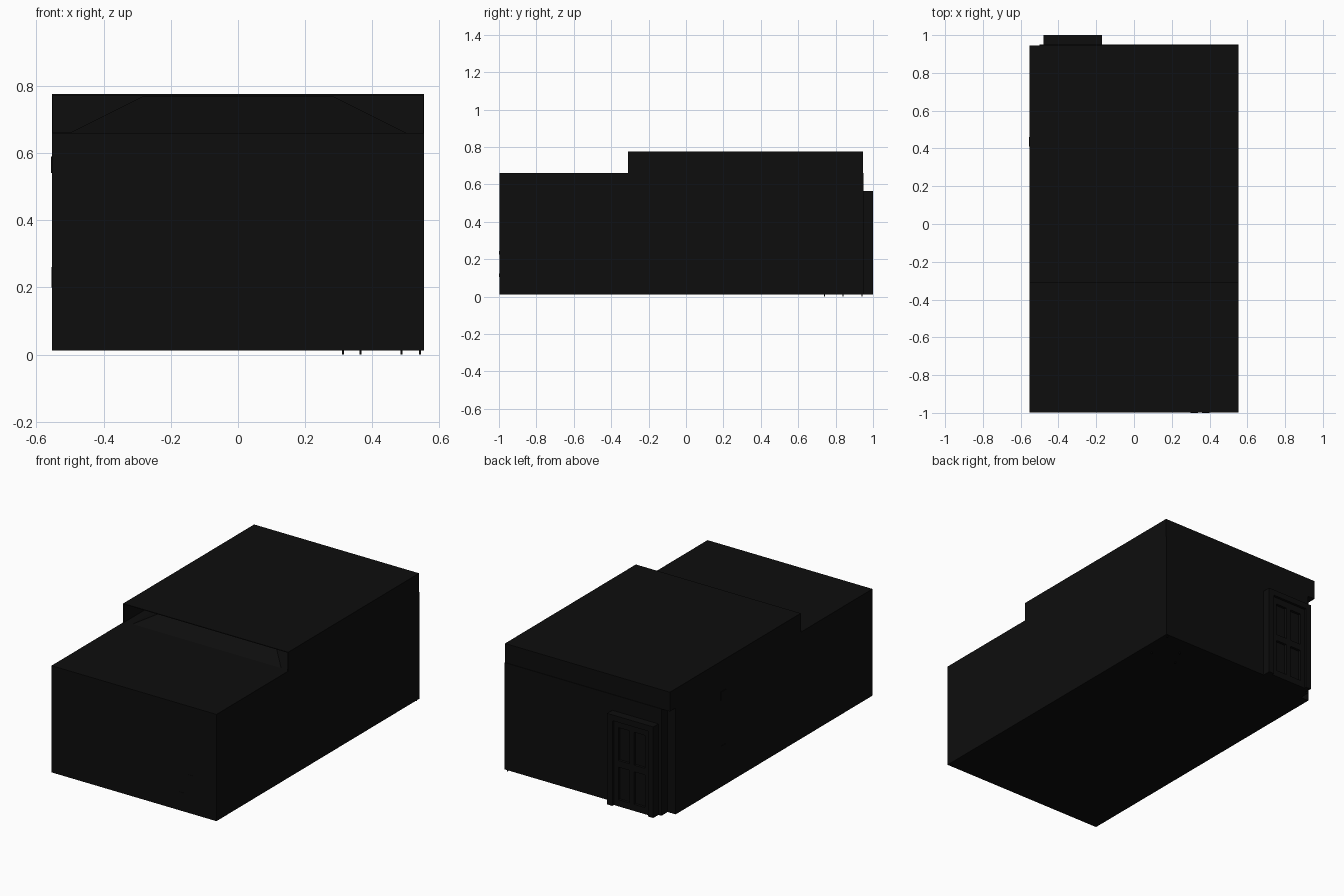
import bpy, bmesh

if "Cube" in bpy.data.objects:
    bpy.data.objects.remove(bpy.data.objects["Cube"])

# one near-black colour
black = bpy.data.materials.new("black")
black.diffuse_color = (0.004, 0.004, 0.004, 1)
black.use_nodes = True
black.node_tree.nodes["Principled BSDF"].inputs["Base Color"].default_value = black.diffuse_color


def make(name, bm):
    bmesh.ops.recalc_face_normals(bm, faces=bm.faces)
    me = bpy.data.meshes.new(name)
    bm.to_mesh(me)
    bm.free()
    me.materials.append(black)
    ob = bpy.data.objects.new(name, me)
    bpy.context.collection.objects.link(ob)
    return ob


def prism(name, outline, z0, z1):
    bm = bmesh.new()
    face = bm.faces.new([bm.verts.new((x, y, z0)) for x, y in outline])
    top = bmesh.ops.extrude_face_region(bm, geom=[face])["geom"]
    for v in top:
        if isinstance(v, bmesh.types.BMVert):
            v.co.z = z1
    return make(name, bm)


def box(name, x0, x1, y0, y1, z0, z1):
    return prism(name, [(x0, y0), (x1, y0), (x1, y1), (x0, y1)], z0, z1)


W, BACK, STEP = 0.554, 0.95, -0.31
FLOOR, MID, TOP = 0.012, 0.66, 0.775

# main room body, with a notch in the back left corner beside the door
prism("room_body", [(-W, -0.998), (W, -0.998), (W, BACK), (-0.5, BACK),
                    (-0.5, 0.89), (-W, 0.89)], FLOOR, MID)

# raised rear part: roof and upper walls, open to the front
box("upper_roof", -W, W, STEP, 0.946, TOP - 0.004, TOP)
box("upper_wall_right", W - 0.004, W, STEP, 0.946, MID, TOP - 0.004)
box("upper_wall_left", -W, -W + 0.004, STEP, 0.946, MID, TOP - 0.004)
box("upper_wall_back", -W + 0.004, W - 0.004, 0.942, 0.946, MID, TOP - 0.004)
box("corner_soffit", -W, -0.5, 0.885, 0.946, MID - 0.002, MID + 0.002)

# sloped tray ceiling seen through the front gap
tray = box("tray_ceiling", -0.5, 0.5, STEP + 0.01, 0.90, MID, TOP - 0.005)
for v in tray.data.vertices:
    if v.co.z > 0.7:
        v.co.x *= 0.56
        v.co.y += 0.22 if v.co.y < 0 else -0.22

# back door: casing, leaf, rails and stiles around four panels
DX0, DX1, DTOP = -0.48, -0.17, 0.565
for name, x0, x1 in (("left", DX0, DX0 + 0.035), ("right", DX1 - 0.035, DX1)):
    box("door_casing_" + name, x0, x1, BACK, 1.0, FLOOR, DTOP)
box("door_casing_top", DX0 + 0.035, DX1 - 0.035, BACK, 1.0, DTOP - 0.035, DTOP)
box("door_leaf", DX0 + 0.035, DX1 - 0.035, BACK, 0.97, FLOOR, DTOP - 0.035)
for i, z in enumerate((FLOOR, 0.25, 0.49)):
    box("door_rail_%d" % i, DX0 + 0.035, DX1 - 0.035, 0.97, 0.985, z, z + 0.04)
for i, x in enumerate((DX0 + 0.035, -0.34, DX1 - 0.065)):
    for j, (z0, z1) in enumerate(((FLOOR + 0.04, 0.25), (0.29, 0.49))):
        box("door_stile_%d_%d" % (i, j), x, x + 0.03, 0.97, 0.985, z0, z1)

# small plates on the left and front walls
box("left_switch_plate", -W - 0.002, -W, 0.41, 0.46, 0.54, 0.59)
box("left_socket_plate", -W - 0.001, -W, 0.41, 0.46, 0.20, 0.26)
for i, (x, z) in enumerate(((0.30, 0.105), (0.36, 0.225))):
    box("front_socket_plate_%d" % i, x, x + 0.04, -1.0, -0.998, z, z + 0.02)

# furniture feet poking through the floor
for i, x in enumerate((0.313, 0.365, 0.487, 0.541)):
    y = (0.74, 0.84, 0.74, 0.94)[i]
    box("foot_%d" % i, x - 0.003, x + 0.003, y - 0.003, y + 0.003, 0.0, FLOOR)
